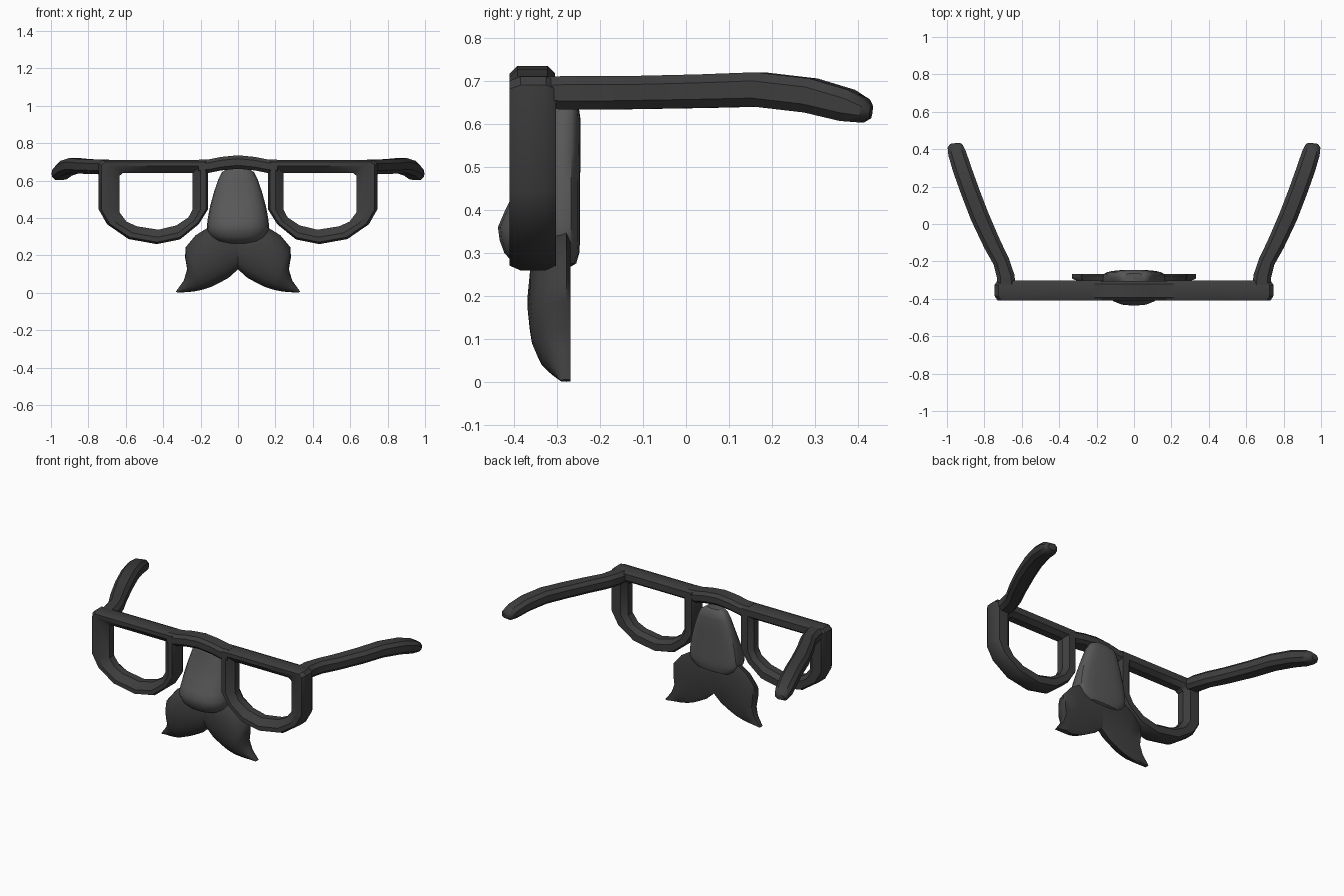
import bpy, bmesh, math
from mathutils import Vector

if "Cube" in bpy.data.objects:
    bpy.data.objects.remove(bpy.data.objects["Cube"], do_unlink=True)


def material(name, value):
    m = bpy.data.materials.new(name)
    m.use_nodes = True
    colour = (value, value, value, 1)
    m.diffuse_color = colour
    bsdf = m.node_tree.nodes["Principled BSDF"]
    bsdf.inputs["Base Color"].default_value = colour
    bsdf.inputs["Roughness"].default_value = 0.7
    return m


BLACK = material("soft black", 0.047)
GREY = material("dark grey", 0.098)


def loft(name, rings, mat, loop=False, angle=35):
    """Skin a list of closed rings; cap the ends unless the rings loop."""
    bm = bmesh.new()
    vs = [[bm.verts.new(p) for p in ring] for ring in rings]
    n = len(vs[0])
    pairs = list(zip(vs, vs[1:])) + ([(vs[-1], vs[0])] if loop else [])
    for a, b in pairs:
        for i in range(n):
            j = (i + 1) % n
            bm.faces.new((a[i], a[j], b[j], b[i]))
    if not loop:
        bm.faces.new(vs[0])
        bm.faces.new(vs[-1])
    bmesh.ops.remove_doubles(bm, verts=bm.verts, dist=0.0005)
    bmesh.ops.recalc_face_normals(bm, faces=bm.faces)
    me = bpy.data.meshes.new(name)
    bm.to_mesh(me)
    bm.free()
    me.materials.append(mat)
    ob = bpy.data.objects.new(name, me)
    bpy.context.collection.objects.link(ob)
    bpy.ops.object.select_all(action='DESELECT')
    ob.select_set(True)
    bpy.context.view_layer.objects.active = ob
    bpy.ops.object.shade_smooth_by_angle(angle=math.radians(angle))
    return ob


def bar_ring(centre, side, up, w, h, c):
    """Rectangle w by h with chamfered corners."""
    a, b = w / 2, h / 2
    pts = [(a, b - c), (a - c, b), (c - a, b), (-a, b - c),
           (-a, c - b), (c - a, -b), (a - c, -b), (a, c - b)]
    return [centre + side * u + up * v for u, v in pts]


# Lens rims: outer and inner outline points, joined by one cross-section
OUTER = [(.165, .71), (.45, .71), (.725, .71), (.745, .69), (.745, .446), (.70, .366),
         (.585, .287), (.435, .26), (.31, .285), (.21, .366), (.16, .446), (.16, .64)]
INNER = [(.243, .64), (.44, .64), (.615, .64), (.634, .625), (.634, .43), (.596, .38),
         (.54, .355), (.425, .337), (.33, .36), (.265, .403), (.243, .446), (.243, .62)]
# (fraction from outer to inner, y)
SECTION = [(0, -.385), (.14, -.41), (.48, -.41), (1, -.375),
           (1, -.33), (.7, -.302), (.14, -.302), (0, -.325)]
for label, s in (("left", 1), ("right", -1)):
    rings = []
    for (ox, oz), (ix, iz) in zip(OUTER, INNER):
        rings.append([(s * (ox + (ix - ox) * t), y, oz + (iz - oz) * t) for t, y in SECTION])
    loft(label + "_lens_rim", rings, BLACK, loop=True)

# Arched bridge between the rims
rings = []
for x, z in ((-.21, .675), (-.16, .676), (-.09, .69), (0, .699),
             (.09, .69), (.16, .676), (.21, .675)):
    rings.append(bar_ring(Vector((x, -.357, z)), Vector((0, 1, 0)), Vector((0, 0, 1)),
                          .106, .072, .018))
loft("bridge", rings, BLACK)

# Temple arms: centre line with width and height
ARM = [(.682, -.345, .674, .10, .07), (.686, -.28, .672, .095, .078), (.71, -.20, .672, .088, .078),
       (.757, -.11, .673, .094, .077), (.825, .04, .676, .10, .078), (.875, .17, .680, .10, .080),
       (.918, .29, .666, .10, .08), (.945, .375, .643, .096, .075), (.957, .415, .630, .08, .055),
       (.959, .43, .628, .05, .03)]
for label, s in (("left", 1), ("right", -1)):
    pts = [Vector((s * p[0], p[1], p[2])) for p in ARM]
    rings = []
    for i, p in enumerate(pts):
        d = (pts[min(i + 1, len(pts) - 1)] - pts[max(i - 1, 0)]).normalized()
        side = d.cross(Vector((0, 0, 1))).normalized()
        up = side.cross(d)
        w, h = ARM[i][3:]
        rings.append(bar_ring(p, side, up, w, h, min(.02, h * .3)))
    loft(label + "_temple_arm", rings, BLACK)

# Nose: stacked sections (z, half width, front y, back y)
NOSE = [(.264, .06, -.36, -.275), (.276, .115, -.40, -.255), (.30, .148, -.422, -.248),
        (.33, .165, -.433, -.246), (.36, .166, -.437, -.246), (.40, .161, -.42, -.246),
        (.46, .150, -.39, -.246), (.54, .128, -.36, -.245), (.61, .104, -.342, -.245),
        (.645, .085, -.335, -.25), (.665, .055, -.325, -.265)]
rings = []
for z, w, front, back in NOSE:
    mid = back - .04 if z < .64 else back - .03
    ring = []
    for k in range(20):
        a = 2 * math.pi * k / 20
        c, sn = math.cos(a), math.sin(a)
        power = .8 if sn < 0 else .65
        depth = (mid - front) if sn < 0 else (back - mid)
        x = math.copysign(abs(c) ** power, c) * w
        y = mid + math.copysign(abs(sn) ** power, sn) * depth
        ring.append((x, y, z))
    rings.append(ring)
loft("nose", rings, GREY, angle=40)

# Moustache: upper point, lower point and depth along each wing
WING = [(0, .36, 0, .125, .07), (.09, .36, .05, .08, .085), (.158, .35, .105, .05, .09),
        (.227, .307, .14, .033, .09), (.28, .243, .17, .022, .085), (.283, .19, .20, .014, .075),
        (.272, .125, .235, .007, .055), (.29, .065, .275, .003, .035), (.332, .006, .325, .001, .015)]
for label, s in (("left", 1), ("right", -1)):
    rings = []
    for ux, uz, lx, lz, depth in WING:
        ring = []
        for k in range(9):
            a = math.pi * k / 8
            t = .5 - .5 * math.cos(a)
            y = -.278 - depth * math.sin(a) ** .8
            ring.append((s * (ux + (lx - ux) * t), y, uz + (lz - uz) * t))
        # flat back with a narrow bevel
        for t in (.92, .5, .08):
            ring.append((s * (ux + (lx - ux) * t), -.268, uz + (lz - uz) * t))
        rings.append(ring)
    loft(label + "_moustache_wing", rings, BLACK, angle=40)
